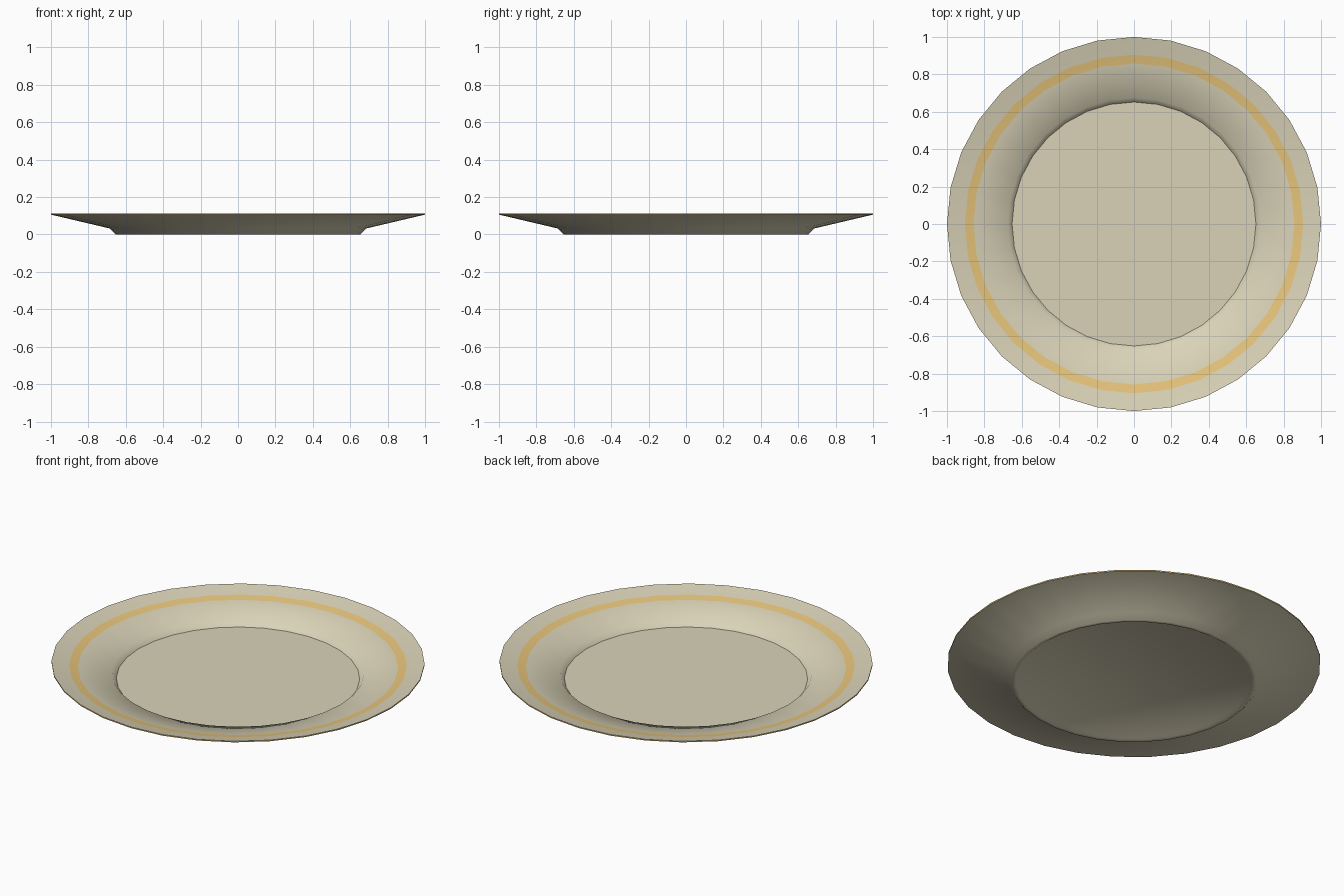
import bpy, bmesh, math

if "Cube" in bpy.data.objects:
    bpy.data.objects.remove(bpy.data.objects["Cube"])

SIDES = 32

def material(name, rgb):
    m = bpy.data.materials.new(name)
    m.diffuse_color = (*rgb, 1)
    m.use_nodes = True
    m.node_tree.nodes["Principled BSDF"].inputs["Base Color"].default_value = m.diffuse_color
    return m

cream = material("cream glaze", (0.70, 0.65, 0.48))
gold = material("gold trim", (0.80, 0.56, 0.20))

# Plate cross-section (radius, height), from underside centre round to top centre
profile = [(0.62, 0.010), (0.635, 0.0), (0.655, 0.0), (0.685, 0.032),
           (1.0, 0.106), (1.0, 0.113),
           (0.905, 0.092), (0.858, 0.083), (0.675, 0.047), (0.652, 0.018)]
GOLD_SPANS = {4, 6}          # rim edge and painted band

bm = bmesh.new()
rings = []
for r, z in profile:
    rings.append([bm.verts.new((r * math.cos(2 * math.pi * i / SIDES),
                                r * math.sin(2 * math.pi * i / SIDES), z))
                  for i in range(SIDES)])
for k in range(len(rings) - 1):
    a, b = rings[k], rings[k + 1]
    for i in range(SIDES):
        j = (i + 1) % SIDES
        f = bm.faces.new((a[i], a[j], b[j], b[i]))
        f.material_index = 1 if k in GOLD_SPANS else 0
# Flat base and flat well
bm.faces.new(rings[0][::-1])
bm.faces.new(rings[-1])
bmesh.ops.recalc_face_normals(bm, faces=bm.faces)

mesh = bpy.data.meshes.new("plate")
bm.to_mesh(mesh)
bm.free()
mesh.materials.append(cream)
mesh.materials.append(gold)
plate = bpy.data.objects.new("plate", mesh)
bpy.context.collection.objects.link(plate)
bpy.context.view_layer.objects.active = plate
plate.select_set(True)
bpy.ops.object.shade_smooth_by_angle(angle=math.radians(50))
